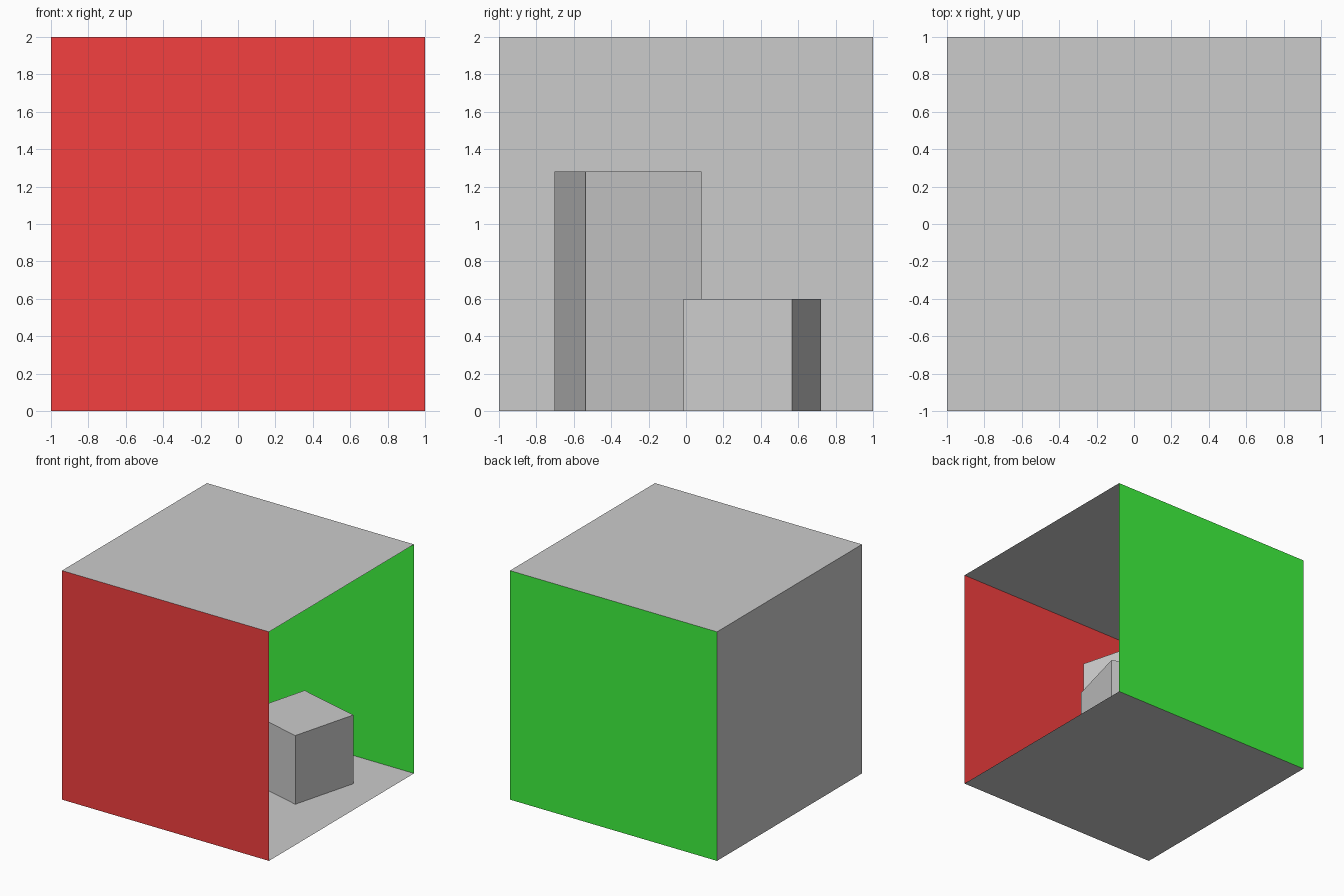
import bpy
from math import radians, pi

if "Cube" in bpy.data.objects:
    bpy.data.objects.remove(bpy.data.objects["Cube"])


def material(name, rgb):
    mat = bpy.data.materials.new(name)
    mat.diffuse_color = (*rgb, 1)
    mat.use_nodes = True
    mat.node_tree.nodes["Principled BSDF"].inputs["Base Color"].default_value = mat.diffuse_color
    return mat


def panel(name, loc, rot=(0, 0, 0), mat=None):
    """A thin 2 x 2 side of the room, facing inwards."""
    bpy.ops.mesh.primitive_plane_add(size=2, location=loc, rotation=rot)
    obj = bpy.context.object
    obj.name = name
    if mat:
        obj.data.materials.append(mat)


def block(name, x, y, width, height, turn):
    """A square block standing on the floor."""
    bpy.ops.mesh.primitive_cube_add(size=1, location=(x, y, height / 2),
                                    rotation=(0, 0, radians(turn)))
    obj = bpy.context.object
    obj.name = name
    obj.scale = (width, width, height)


red = material("red", (0.9, 0.05, 0.05))
green = material("green", (0.05, 0.9, 0.05))

# Room, open on the +x side
panel("floor", (0, 0, 0))
panel("ceiling", (0, 0, 2), (pi, 0, 0))
panel("back_wall", (-1, 0, 1), (0, pi / 2, 0))
panel("red_wall", (0, -1, 1), (-pi / 2, 0, 0), red)
panel("green_wall", (0, 1, 1), (pi / 2, 0, 0), green)

# Blocks inside the room
block("tall_block", -0.295, -0.31, 0.64, 1.28, 15)
block("short_block", 0.35, 0.355, 0.6, 0.6, -15)
